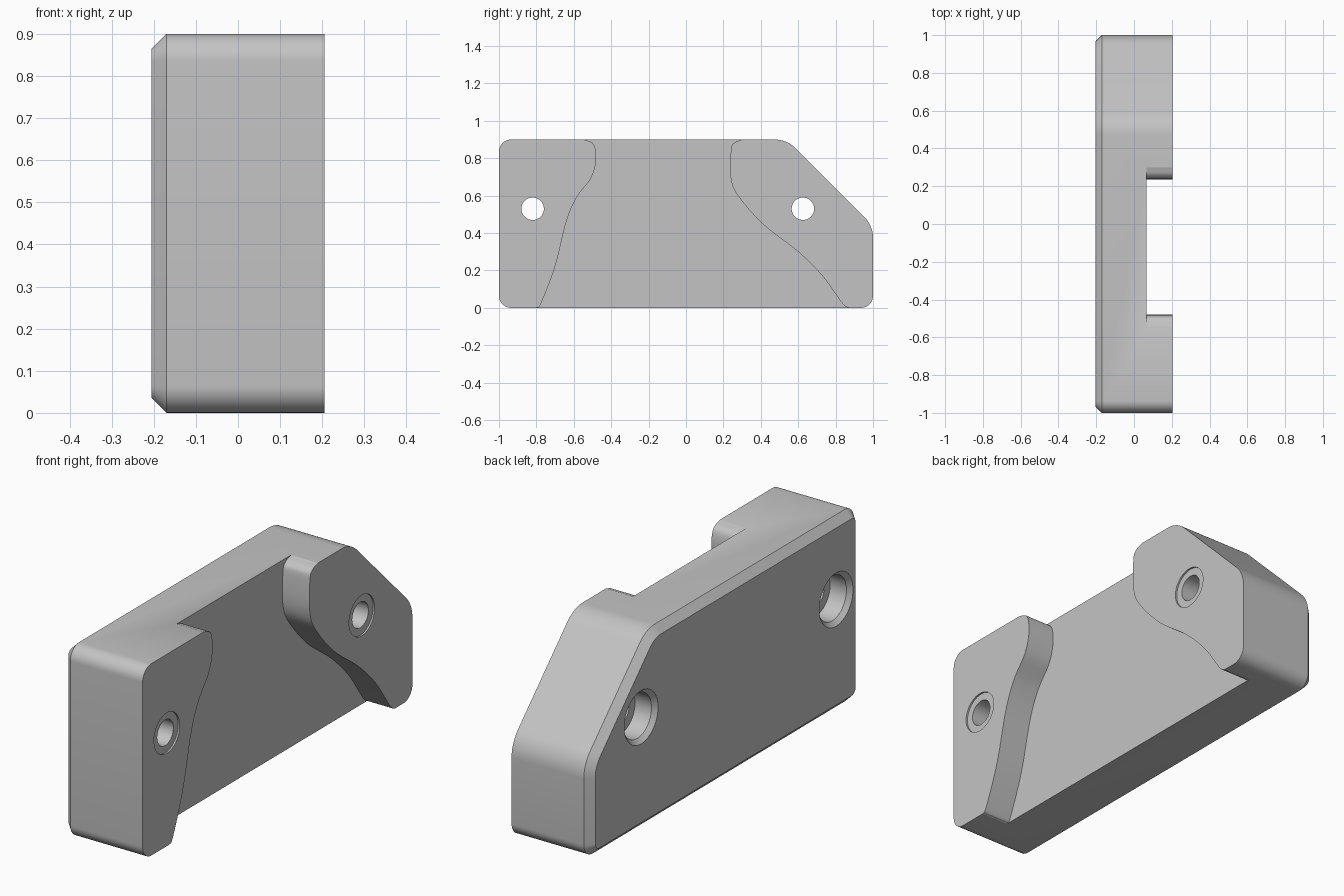
import bpy, bmesh, math
from mathutils import Vector

if "Cube" in bpy.data.objects:
    bpy.data.objects.remove(bpy.data.objects["Cube"], do_unlink=True)

grey = bpy.data.materials.new("light grey")
grey.use_nodes = True
grey.diffuse_color = (0.55, 0.55, 0.55, 1)
grey.node_tree.nodes["Principled BSDF"].inputs["Base Color"].default_value = (0.55, 0.55, 0.55, 1)


def loft(name, rings):
    """Closed solid through rings given as (x, list of (y, z))."""
    bm = bmesh.new()
    loops = [[bm.verts.new((x, y, z)) for y, z in pts] for x, pts in rings]
    n = len(loops[0])
    for a, b in zip(loops, loops[1:]):
        for i in range(n):
            j = (i + 1) % n
            bm.faces.new((a[i], a[j], b[j], b[i]))
    bm.faces.new(loops[0])
    bm.faces.new(loops[-1])
    bmesh.ops.recalc_face_normals(bm, faces=bm.faces[:])
    me = bpy.data.meshes.new(name)
    bm.to_mesh(me)
    bm.free()
    me.materials.append(grey)
    ob = bpy.data.objects.new(name, me)
    bpy.context.collection.objects.link(ob)
    return ob


def rounded(corners, inset=0.0, steps=10):
    """Counter-clockwise convex outline of (y, z, radius), moved inwards and filleted."""
    out = []
    n = len(corners)
    for i in range(n):
        p, q, r = (Vector(corners[k % n][:2]) for k in (i - 1, i, i + 1))
        u, v = (q - p).normalized(), (r - q).normalized()
        n1, n2 = Vector((-u.y, u.x)), Vector((-v.y, v.x))
        mitre = (n1 + n2) / (1 + n1.dot(n2))
        centre = q + mitre * corners[i][2]
        radius = corners[i][2] - inset
        a0 = math.atan2(-n1.y, -n1.x)
        turn = math.acos(max(-1, min(1, n1.dot(n2))))
        for s in range(steps + 1):
            a = a0 + turn * s / steps
            out.append((centre.x + radius * math.cos(a), centre.y + radius * math.sin(a)))
    return out


def smooth_path(points, steps=8):
    """Catmull-Rom curve through the points."""
    p = [Vector(q) for q in points]
    p = [2 * p[0] - p[1]] + p + [2 * p[-1] - p[-2]]
    out = []
    for a, b, c, d in zip(p, p[1:], p[2:], p[3:]):
        for s in range(steps):
            t = s / steps
            out.append(tuple(0.5 * (2 * b + (c - a) * t + (2 * a - 5 * b + 4 * c - d) * t * t
                                    + (3 * b - a - 3 * c + d) * t ** 3)))
    return out + [tuple(p[-2])]


def circle(y, z, r, n=48):
    return [(y + r * math.cos(math.tau * i / n), z + r * math.sin(math.tau * i / n)) for i in range(n)]


def cut(target, cutter):
    cutter.hide_render = True
    mod = target.modifiers.new("cut", "BOOLEAN")
    mod.operation, mod.solver, mod.object = "DIFFERENCE", "EXACT", cutter
    bpy.context.view_layer.objects.active = target
    bpy.ops.object.modifier_apply(modifier=mod.name)
    bpy.data.objects.remove(cutter, do_unlink=True)


# Body: rounded plate with one sloped corner and a chamfered rim on one side
corners = [(-1, 0, 0.065), (1, 0, 0.065), (1, 0.44, 0.16), (0.54, 0.9, 0.16), (-1, 0.9, 0.065)]
body = loft("mounting_block", [(-0.205, rounded(corners, 0.035)),
                               (-0.17, rounded(corners)), (0.205, rounded(corners))])

# Channel between the two raised pads, with curved sides
left_side = smooth_path([(-0.80, 0), (-0.775, 0.025), (-0.70, 0.22), (-0.64, 0.46), (-0.585, 0.59),
                         (-0.51, 0.69), (-0.483, 0.77), (-0.483, 0.84), (-0.50, 0.882), (-0.545, 0.9)])
right_side = smooth_path([(0.30, 0.9), (0.257, 0.882), (0.24, 0.84), (0.24, 0.69), (0.285, 0.59),
                          (0.42, 0.44), (0.60, 0.30), (0.73, 0.17), (0.835, 0.025), (0.87, 0)])
channel = ([(-0.80, -0.1)] + left_side + [(-0.545, 1), (0.30, 1)] + right_side + [(0.87, -0.1)])
cut(body, loft("channel_cutter", [(0.065, channel), (0.3, channel)]))

# Bolt holes: chamfered counterbore, through hole and shallow seat on the pad
for y in (-0.82, 0.625):
    profile = [(-0.225, 0.145), (-0.185, 0.105), (-0.10, 0.105), (-0.10, 0.06),
               (0.197, 0.06), (0.197, 0.095), (0.3, 0.095)]
    cut(body, loft("bolt_hole_cutter", [(x, circle(y, 0.53, r)) for x, r in profile]))

bpy.ops.object.select_all(action="DESELECT")
body.select_set(True)
bpy.context.view_layer.objects.active = body
bpy.ops.object.shade_smooth_by_angle(angle=math.radians(30))
